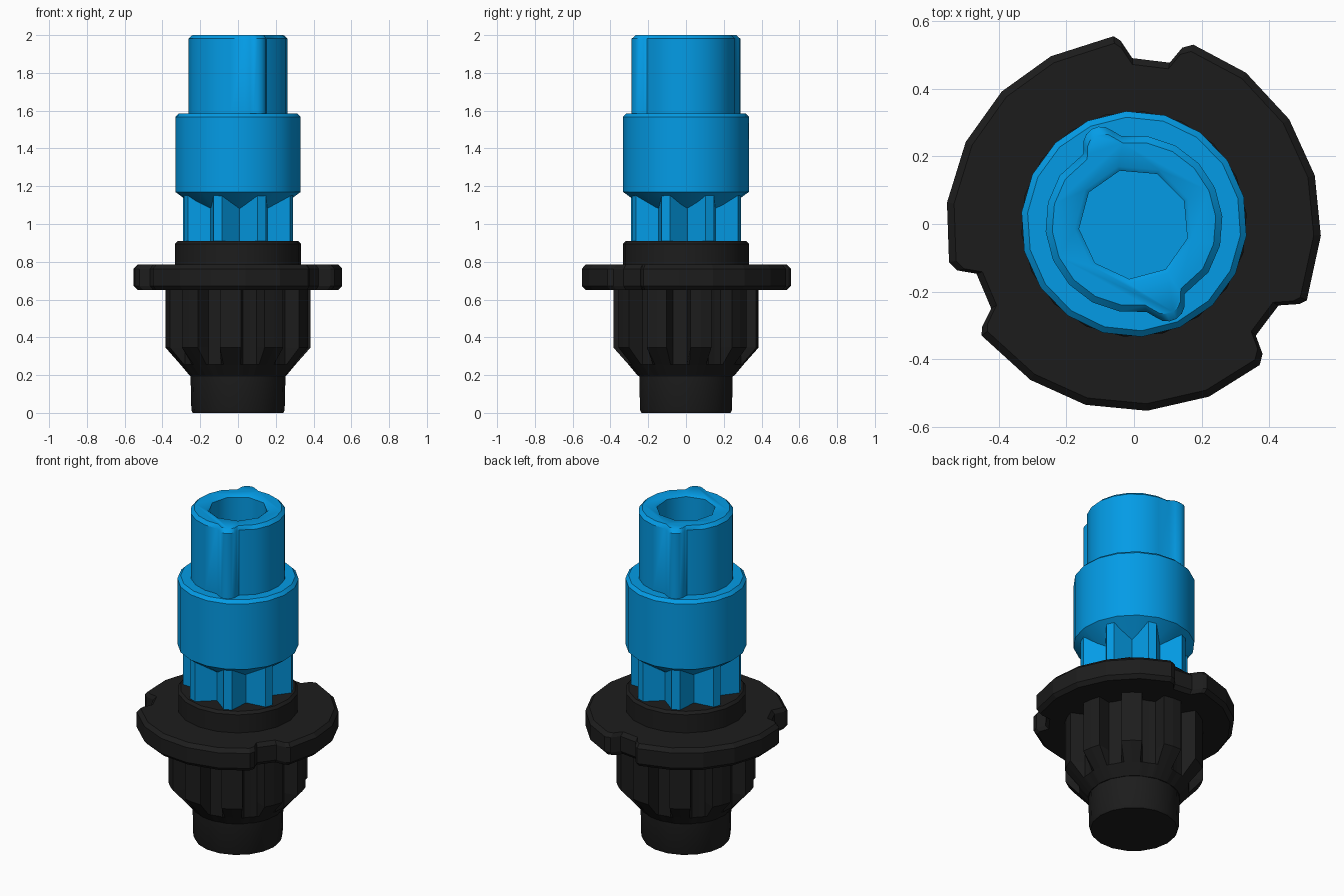
import bpy, bmesh, math

if "Cube" in bpy.data.objects:
    bpy.data.objects.remove(bpy.data.objects["Cube"])


def material(name, rgb):
    m = bpy.data.materials.new(name)
    m.diffuse_color = (*rgb, 1.0)
    m.use_nodes = True
    m.node_tree.nodes["Principled BSDF"].inputs["Base Color"].default_value = m.diffuse_color
    return m


BLUE = material("azure blue", (0.001, 0.33, 0.79))
BLACK = material("soft black", (0.012, 0.012, 0.012))


def polar(points):
    """Turn (angle in degrees, radius) pairs into xy points."""
    return [(r * math.cos(math.radians(a)), r * math.sin(math.radians(a))) for a, r in points]


def ring(r, sides=18, turn=0.0):
    return polar([(turn + 360 * i / sides, r) for i in range(sides)])


def repeat(pattern, count, turn=0.0):
    """Repeat a polar pattern around the axis."""
    return polar([(turn + 360 * k / count + a, r) for k in range(count) for a, r in pattern])


def scaled(outline, s):
    return [(x * s, y * s) for x, y in outline]


def loft(name, sections, mat):
    """Join equal-sized outlines, given as (z, outline), into a capped solid."""
    bm = bmesh.new()
    loops = [[bm.verts.new((x, y, z)) for x, y in o] for z, o in sections]
    n = len(loops[0])
    for a, b in zip(loops, loops[1:]):
        for i in range(n):
            j = (i + 1) % n
            bm.faces.new((a[i], a[j], b[j], b[i]))
    bm.faces.new(loops[0][::-1])
    bm.faces.new(loops[-1])
    bmesh.ops.recalc_face_normals(bm, faces=bm.faces)
    me = bpy.data.meshes.new(name)
    bm.to_mesh(me)
    bm.free()
    me.materials.append(mat)
    ob = bpy.data.objects.new(name, me)
    bpy.context.collection.objects.link(ob)
    return ob


def smooth(ob, angle=25):
    bpy.ops.object.select_all(action='DESELECT')
    ob.select_set(True)
    bpy.context.view_layer.objects.active = ob
    bpy.ops.object.shade_smooth_by_angle(angle=math.radians(angle))


def turned(name, profile, mat, sides=18, turn=0.0):
    """Round part from (z, radius) pairs."""
    ob = loft(name, [(z, ring(r, sides, turn)) for z, r in profile], mat)
    smooth(ob)
    return ob


# Bottom plug
turned("bottom_plug", [(0, 0.24), (0.015, 0.247), (0.22, 0.252)], BLACK)


# Fluted lower body: ten ribs that run out into a cone
def ribs(tip, root):
    return repeat([(-8.5, tip), (0, tip), (8.5, tip), (11, root), (18, root - 0.004), (25, root)], 10, 12)


loft("fluted_body", [
    (0.195, ribs(0.254, 0.254)),
    (0.255, ribs(0.304, 0.304)),
    (0.345, ribs(0.384, 0.304)),
    (0.66, ribs(0.384, 0.304)),
], BLACK)

# Flange with three notches and chamfered rims
notch_and_arc = [(12.2, 0.558), (10.2, 0.543), (6.6, 0.49), (-6.5, 0.488), (-9.3, 0.54), (-12.3, 0.558),
                 (-30.5, 0.556), (-50, 0.553), (-69, 0.553), (-87.6, 0.553)]
flange = repeat(notch_and_arc[::-1], 3, 84)
loft("notched_flange", [
    (0.65, scaled(flange, 0.962)), (0.672, flange),
    (0.763, flange), (0.785, scaled(flange, 0.962)),
], BLACK)

# Collar above the flange
turned("collar", [(0.77, 0.334), (0.895, 0.334), (0.91, 0.32)], BLACK, turn=5)

# Star-shaped neck with eight narrow teeth
star = repeat([(-4.5, 0.304), (4.5, 0.304), (22.5, 0.212)], 8, 24.5)
loft("star_neck", [(0.9, star), (1.17, star)], BLUE)

# Barrel with a conical underside
turned("barrel", [(1.065, 0.19), (1.17, 0.334), (1.567, 0.334), (1.585, 0.316)], BLUE, turn=14)

# Upper post with two opposite rounded key ridges
half = [(62 - 19 * i, 0.262) for i in range(6)][::-1] + [(81, 0.262), (98, 0.262)]
post_outline = []
for side in (1, -1):
    post_outline += scaled(polar(half), side)
    for k in range(7):
        a = math.radians(50 + 24 * k)
        x, y = -0.098 + 0.052 * math.cos(a), 0.236 + 0.052 * math.sin(a)
        post_outline.append((x * side, y * side))
    post_outline += scaled(polar([(126, 0.255)]), side)
post = loft("keyed_post", [
    (1.57, post_outline), (1.981, post_outline), (2.0, scaled(post_outline, 0.925)),
], BLUE)

# Nine-sided socket with a chamfered mouth, cut into the post
cutter = loft("socket_cutter", [
    (1.6, ring(0.163, 9, 25)), (1.99, ring(0.163, 9, 25)),
    (2.0, ring(0.176, 9, 25)), (2.05, ring(0.176, 9, 25)),
], BLUE)
cutter.hide_render = True
cut = post.modifiers.new("socket", 'BOOLEAN')
cut.operation = 'DIFFERENCE'
cut.solver = 'EXACT'
cut.object = cutter
bpy.ops.object.select_all(action='DESELECT')
post.select_set(True)
bpy.context.view_layer.objects.active = post
bpy.ops.object.modifier_apply(modifier=cut.name)
bpy.data.objects.remove(cutter, do_unlink=True)
smooth(post, 41)
